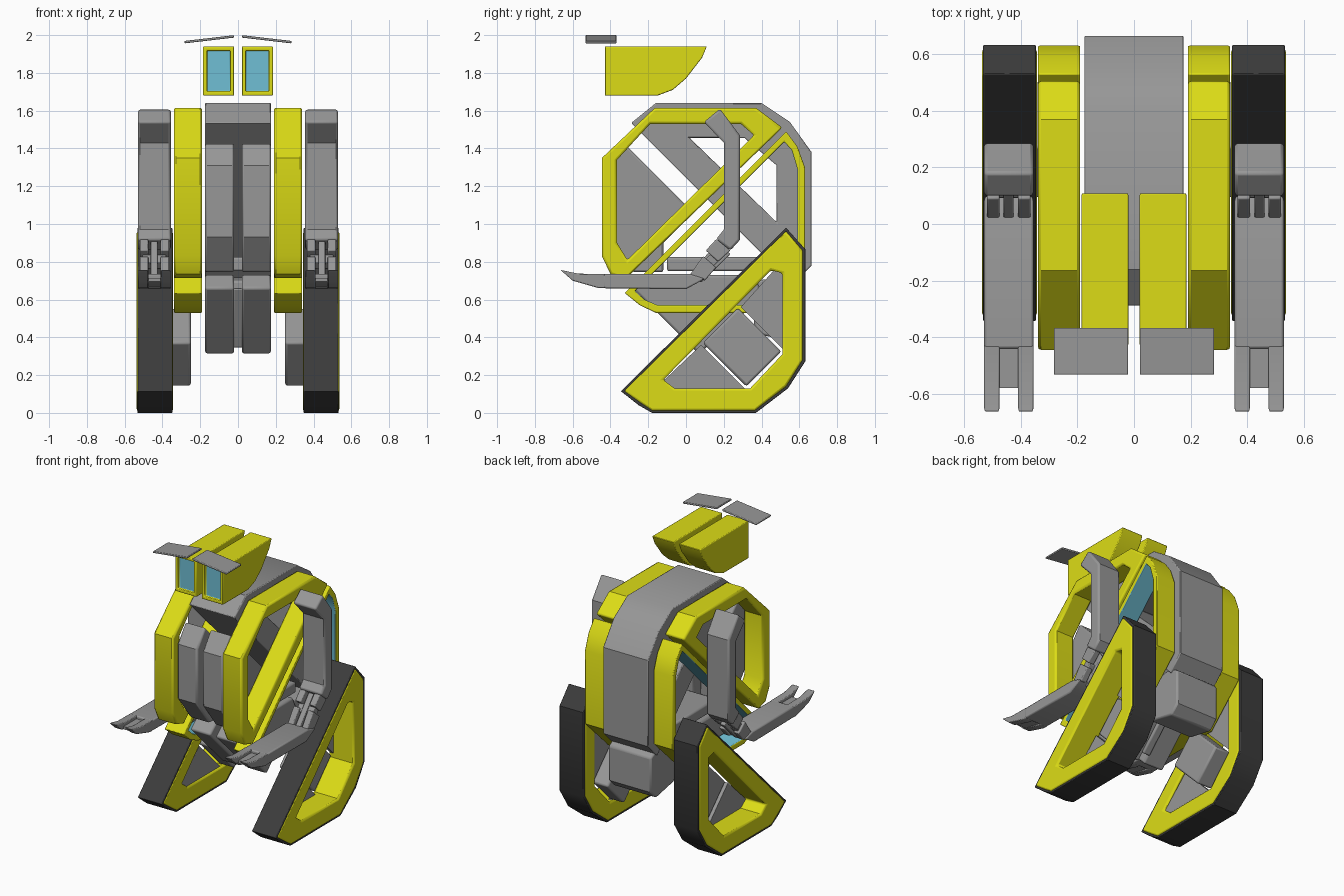
import bpy, bmesh, math
from mathutils import Vector

cube = bpy.data.objects.get("Cube")
if cube:
    bpy.data.objects.remove(cube, do_unlink=True)


def material(name, color):
    m = bpy.data.materials.new(name)
    m.use_nodes = True
    m.diffuse_color = (*color, 1)
    m.node_tree.nodes["Principled BSDF"].inputs["Base Color"].default_value = (*color, 1)
    return m


YELLOW = material("yellow paint", (0.72, 0.72, 0.008))
GRAY = material("gray metal", (0.31, 0.31, 0.31))
DARK = material("dark rubber", (0.045, 0.045, 0.045))
BLUE = material("blue glass", (0.16, 0.52, 0.66))


def plate(name, x0, x1, outline, hole=(), cap=GRAY, rim=None, lining=None,
          mirror=True, bevel=0.012, window=False):
    """Side profile in (y, z), optionally pierced, extruded from x0 to x1."""
    bm = bmesh.new()
    edges = []
    for loop in (outline, hole):
        vs = [bm.verts.new((x0, y, z)) for y, z in loop]
        edges += [bm.edges.new((v, vs[i - 1])) for i, v in enumerate(vs)]
    if hole:
        faces = [f for f in bmesh.ops.triangle_fill(
            bm, use_beauty=True, edges=edges)["geom"] if isinstance(f, bmesh.types.BMFace)]
    else:
        faces = [bm.faces.new(vs) for vs in [[v for v in bm.verts]]]
    ext = bmesh.ops.extrude_face_region(bm, geom=faces, use_keep_orig=True)["geom"]
    bmesh.ops.translate(bm, vec=(x1 - x0, 0, 0),
                        verts=[v for v in ext if isinstance(v, bmesh.types.BMVert)])
    bmesh.ops.recalc_face_normals(bm, faces=bm.faces)
    bm.normal_update()
    # Caps, outer walls and hole walls get their own colours
    inner = {(round(y, 4), round(z, 4)) for y, z in hole}
    for f in bm.faces:
        if abs(f.normal.x) < 0.5:
            inside = all((round(v.co.y, 4), round(v.co.z, 4)) in inner for v in f.verts)
            f.material_index = 2 if inside else 1
    mats = [cap, rim or cap, lining or cap]
    if window:
        front = [f for f in bm.faces if f.normal.y < -0.9]
        bmesh.ops.inset_individual(bm, faces=front, thickness=0.03)
        bmesh.ops.inset_individual(bm, faces=front, thickness=0.001, depth=-0.02)
        for f in front:
            f.material_index = 3
        mats.append(BLUE)
    return finish(name, bm, mats, mirror, bevel)


def finish(name, bm, mats, mirror=True, bevel=0.012):
    me = bpy.data.meshes.new(name)
    bm.to_mesh(me)
    bm.free()
    for m in mats:
        me.materials.append(m)
    ob = bpy.data.objects.new(name, me)
    bpy.context.collection.objects.link(ob)
    if mirror:
        ob.modifiers.new("Mirror", "MIRROR").use_mirror_merge = False
    if bevel:
        b = ob.modifiers.new("Bevel", "BEVEL")
        b.width, b.segments, b.limit_method = bevel, 2, "ANGLE"
        b.angle_limit = math.radians(50)
    bpy.ops.object.select_all(action="DESELECT")
    ob.select_set(True)
    bpy.context.view_layer.objects.active = ob
    bpy.ops.object.shade_smooth_by_angle(angle=math.radians(35))
    return ob


# Yellow side frames: two half rings meeting on a diagonal
plate("front_side_frame", 0.19, 0.34,
      [(-.445, 1.35), (-.165, 1.615), (.37, 1.615), (.51, 1.51), (-.32, .71), (-.40, .735), (-.445, .83)],
      [(-.365, 1.34), (-.19, 1.53), (.29, 1.53), (.36, 1.47), (-.31, .81), (-.365, .90)], YELLOW)
plate("rear_side_frame", 0.19, 0.34,
      [(.53, 1.49), (.59, 1.41), (.63, 1.30), (.63, .79), (.36, .53), (-.16, .53), (-.245, .57), (-.325, .635)],
      [(.52, 1.435), (.56, 1.39), (.59, 1.29), (.59, .81), (.34, .57), (-.15, .57), (-.22, .60), (-.27, .645)],
      YELLOW, lining=BLUE, bevel=0.006)

# Gray torso: a wide rear half ring, twin chest slabs and a cross bar
plate("rear_body_ring", -0.175, 0.175,
      [(-.29, 1.535), (-.16, 1.64), (.40, 1.64), (.55, 1.54), (.665, 1.38), (.665, .78), (.565, .68)],
      [(.02, 1.455), (.31, 1.455), (.48, 1.31), (.48, 1.01)], mirror=False, bevel=0.006)
plate("chest_slab", 0.02, 0.175,
      [(-.33, 1.43), (-.42, 1.31), (-.42, .93), (-.28, .745), (-.12, .745), (-.12, .90), (.04, 1.06)])
plate("waist_bar", -0.17, 0.17, [(-.1, .75), (-.1, .825), (.4, .825), (.4, .75)], mirror=False)

# Hips and legs
plate("hip_block", -0.165, 0.165,
      [(.36, .70), (.55, .72), (.62, .68), (.62, .44), (.56, .38), (.36, .42)], mirror=False)
plate("thigh", 0.02, 0.175, [(-.28, .66), (-.2, .73), (.36, .73), (.40, .64), (.07, .31)])
plate("leg_spacer", -0.03, 0.03, [(-.05, .66), (.36, .66), (.36, .58), (.12, .34)], mirror=False)
plate("shin_block", 0.25, 0.37, [(.09, .37), (.32, .14), (.505, .325), (.275, .555)])
plate("toe_panel", 0.355, 0.38, [(-.13, .16), (-.06, .11), (.33, .11), (.08, .36)], bevel=0)
plate("heel_panel", 0.355, 0.38, [(.29, .56), (.47, .76), (.53, .75), (.53, .32)], bevel=0)

# Feet: rubber tread around a yellow triangular frame
plate("foot_frame", 0.343, 0.537,
      [(.53, .965), (.62, .86), (.62, .28), (.53, .14), (.365, .01), (-.18, .01), (-.24, .05), (-.33, .115)],
      [(.45, .755), (.51, .74), (.51, .31), (.34, .13), (-.06, .13), (-.12, .175)], YELLOW)
plate("foot_tread", 0.347, 0.533,
      [(.53, .98), (.633, .865), (.633, .275), (.54, .13), (.37, 0), (-.18, 0), (-.25, .04), (-.345, .115)],
      [(.53, .96), (.615, .86), (.615, .28), (.53, .14), (.365, .015), (-.18, .015), (-.24, .055), (-.325, .115)],
      DARK, bevel=0.004)

# Arms: bent upper arm, linked elbow, forked hand
plate("upper_arm", 0.355, 0.53,
      [(.095, 1.54), (.18, 1.61), (.285, 1.47), (.285, .915), (.235, .86), (.16, .92), (.2, .97), (.2, 1.43)])
for x in (0.365, 0.475):
    plate("elbow_lug", x, x + 0.045, [(.16, .92), (.235, .86), (.17, .80), (.105, .86)], bevel=0.006)
    plate("wrist_lug", x, x + 0.045, [(.02, .73), (.10, .70), (.16, .77), (.09, .83)], bevel=0.006)
plate("elbow_rod", 0.425, 0.462, [(.02, .73), (.08, .69), (.235, .84), (.17, .91)], bevel=0.006)
plate("elbow_pin", 0.38, 0.505, [(.09, .80), (.13, .84), (.17, .80), (.13, .76)], bevel=0.006)
plate("palm", 0.355, 0.53, [(-.44, .735), (.02, .735), (.10, .71), (0, .655), (-.44, .66)], bevel=0.008)
for x in (0.355, 0.475):
    plate("finger", x, x + 0.055,
          [(-.665, .757), (-.57, .737), (-.43, .735), (-.43, .66), (-.46, .66), (-.60, .70)], bevel=0.005)
plate("finger_web", 0.40, 0.485, [(-.58, .715), (-.43, .715), (-.43, .67), (-.46, .67), (-.58, .695)], bevel=0)

# Eye housings with recessed glass
plate("eye_housing", 0.02, 0.185,
      [(-.43, 1.94), (.11, 1.94), (.085, 1.88), (0, 1.77), (-.07, 1.71), (-.15, 1.68), (-.43, 1.68)],
      cap=YELLOW, bevel=0.005, window=True)

# Tilted brow plates above the eyes
bm = bmesh.new()
bmesh.ops.create_cube(bm, size=1)
bmesh.ops.scale(bm, vec=Vector((0.263, 0.165, 0.013)), verts=bm.verts)
for v in bm.verts:
    v.co += Vector((0.152, -0.45, 1.978 - 0.116 * v.co.x))
finish("brow_plate", bm, [GRAY], bevel=0.004)
